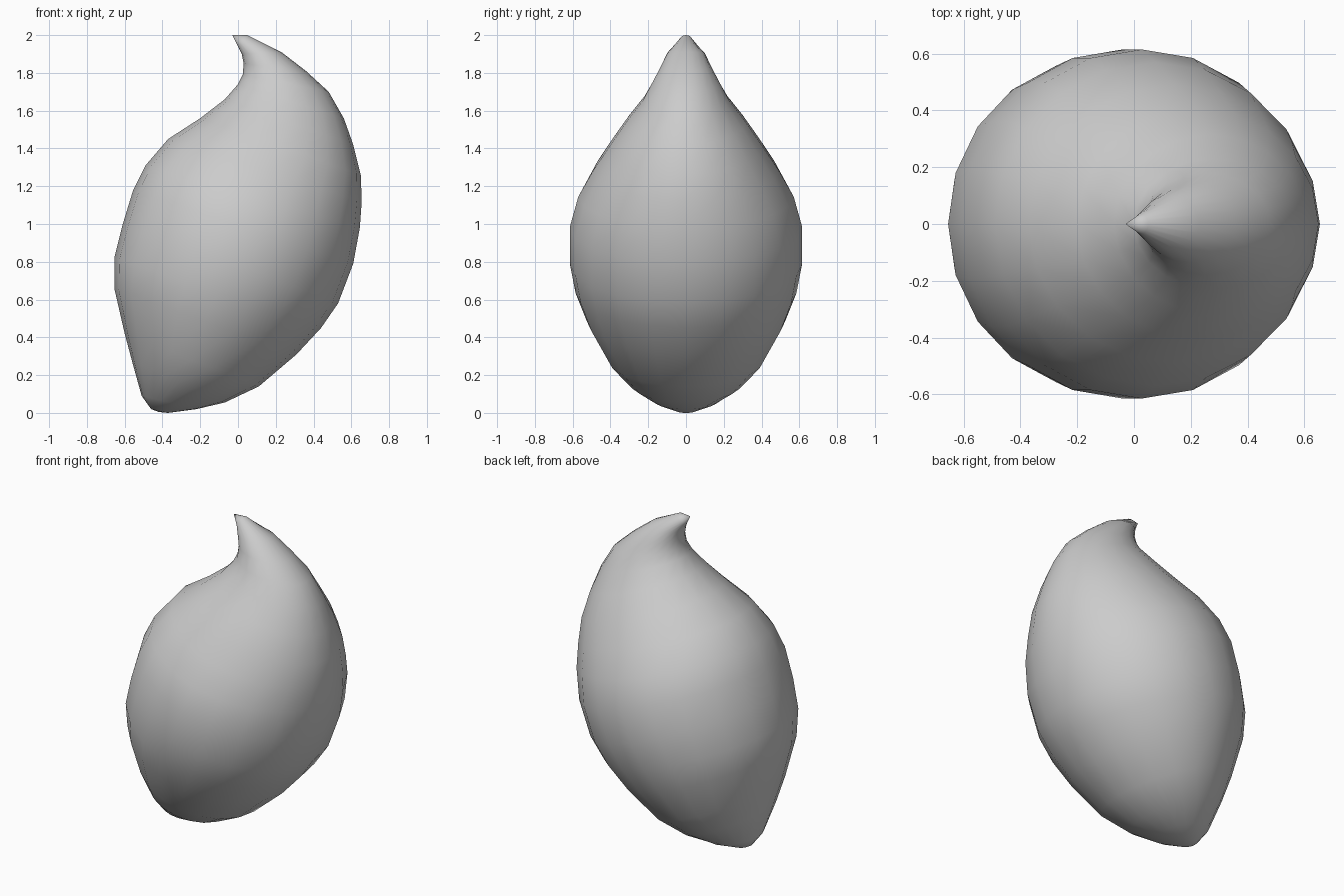
import bpy, bmesh, math
from mathutils import Vector

if "Cube" in bpy.data.objects:
    bpy.data.objects.remove(bpy.data.objects["Cube"])

SEGMENTS = 20

# Tilted rings: left x, left z, right x, right z, half depth in y
rings = [
    (-0.46, 0.02, -0.37, 0.00, 0.05),
    (-0.51, 0.09, -0.22, 0.02, 0.16),
    (-0.56, 0.27, -0.07, 0.055, 0.30),
    (-0.60, 0.42, 0.11, 0.14, 0.41),
    (-0.655, 0.66, 0.31, 0.31, 0.525),
    (-0.655, 0.82, 0.44, 0.45, 0.585),
    (-0.61, 1.00, 0.53, 0.58, 0.615),
    (-0.555, 1.18, 0.61, 0.79, 0.615),
    (-0.49, 1.31, 0.645, 0.98, 0.57),
    (-0.37, 1.45, 0.655, 1.12, 0.49),
    (-0.20, 1.56, 0.65, 1.26, 0.405),
    (-0.07, 1.66, 0.61, 1.42, 0.315),
    (0.00, 1.74, 0.56, 1.56, 0.23),
    (0.025, 1.79, 0.48, 1.70, 0.18),
    (0.03, 1.85, 0.36, 1.81, 0.135),
    (0.02, 1.90, 0.23, 1.91, 0.10),
    (0.00, 1.94, 0.05, 2.00, 0.035),
]

bm = bmesh.new()


def add_ring(lx, lz, rx, rz, depth):
    centre = Vector(((lx + rx) / 2, 0, (lz + rz) / 2))
    across = Vector(((rx - lx) / 2, 0, (rz - lz) / 2))
    verts = []
    for i in range(SEGMENTS):
        a = 2 * math.pi * i / SEGMENTS
        verts.append(bm.verts.new(centre + across * math.cos(a)
                                  + Vector((0, depth * math.sin(a), 0))))
    return verts


def close_end(loop, point):
    tip = bm.verts.new(point)
    for i in range(SEGMENTS):
        bm.faces.new((loop[i], loop[(i + 1) % SEGMENTS], tip))


# Curled drop body lofted through the rings
loops = [add_ring(*r) for r in rings]
for low, high in zip(loops, loops[1:]):
    for i in range(SEGMENTS):
        j = (i + 1) % SEGMENTS
        bm.faces.new((low[i], low[j], high[j], high[i]))

# Blunt base and hooked tip
close_end(loops[0], (-0.42, 0, 0.005))
close_end(loops[-1], (-0.03, 0, 2.0))
bmesh.ops.recalc_face_normals(bm, faces=bm.faces)
for face in bm.faces:
    face.smooth = True

mesh = bpy.data.meshes.new("curled_drop")
bm.to_mesh(mesh)
bm.free()
bpy.context.collection.objects.link(bpy.data.objects.new("curled_drop", mesh))
